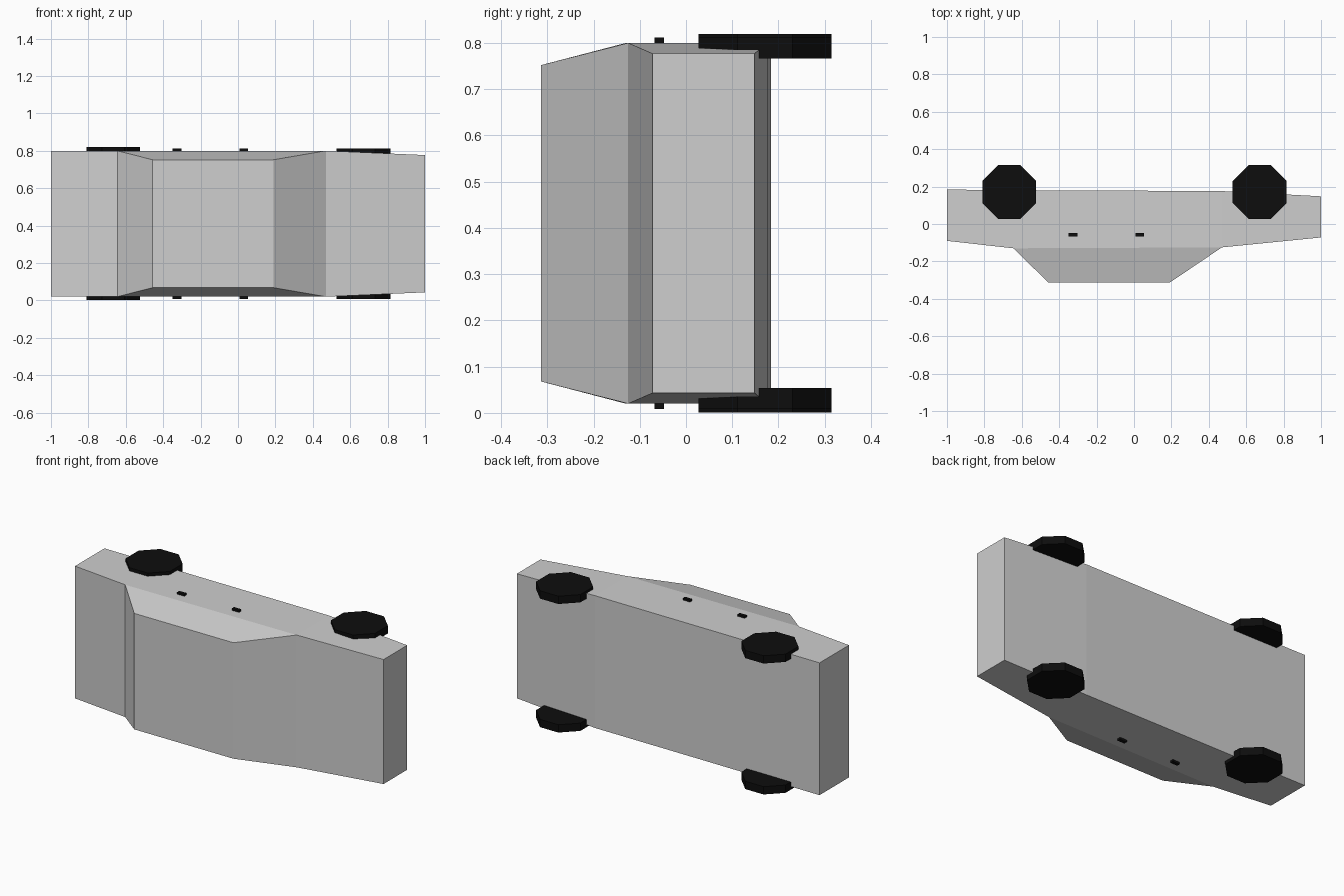
import bpy, bmesh, math
from mathutils import Matrix

if "Cube" in bpy.data.objects:
    bpy.data.objects.remove(bpy.data.objects["Cube"])


def material(name, v):
    m = bpy.data.materials.new(name)
    m.diffuse_color = (v, v, v, 1)
    m.use_nodes = True
    m.node_tree.nodes["Principled BSDF"].inputs["Base Color"].default_value = m.diffuse_color
    return m


GREY = material("grey paint", 0.62)
BLACK = material("black rubber", 0.004)


def finish(name, bm, mat):
    bmesh.ops.recalc_face_normals(bm, faces=bm.faces)
    me = bpy.data.meshes.new(name)
    bm.to_mesh(me)
    bm.free()
    me.materials.append(mat)
    ob = bpy.data.objects.new(name, me)
    bpy.context.collection.objects.link(ob)
    return ob


MID = 0.41  # middle of the car's width, which runs along z

# Car body, lying on its side: rings of (x, belt y, floor y, half width)
bm = bmesh.new()
rings = []
for x, belt, floor, w in [(-1, -0.09, 0.184, 0.39), (-0.645, -0.13, 0.181, 0.39),
                          (0.47, -0.125, 0.176, 0.39), (1, -0.072, 0.148, 0.367)]:
    rings.append([bm.verts.new((x, y, MID + s * w))
                  for y, s in ((belt, -1), (belt, 1), (floor, 1), (floor, -1))])
for n, (a, b) in enumerate(zip(rings, rings[1:])):
    for i in range(4):
        if n == 1 and i == 0:
            continue  # opening under the cabin
        j = (i + 1) % 4
        bm.faces.new((a[i], a[j], b[j], b[i]))
bm.faces.new(rings[0])
bm.faces.new(rings[-1])

# Cabin rising from the belt line to the roof
base = [rings[1][0], rings[1][1], rings[2][1], rings[2][0]]
roof = [bm.verts.new((x, -0.314, MID + s * 0.342))
        for x, s in ((-0.457, -1), (-0.457, 1), (0.19, 1), (0.19, -1))]
for i in range(4):
    j = (i + 1) % 4
    bm.faces.new((base[i], base[j], roof[j], roof[i]))
bm.faces.new(roof)
finish("car_body", bm, GREY)

# Wheels and door handles on both sides
for side, s in (("lower", -1), ("upper", 1)):
    for end, x, out in (("rear", -0.667, 0.409), ("front", 0.672, 0.402)):
        bm = bmesh.new()
        bmesh.ops.create_cone(bm, cap_ends=True, segments=8, radius1=0.156,
                              radius2=0.156, depth=0.046)
        turn = Matrix.Rotation(math.radians(22.5), 4, "Z")
        bm.transform(Matrix.Translation((x, 0.171, MID + s * (out - 0.023))) @ turn)
        finish(f"{side}_{end}_wheel", bm, BLACK)
    for end, x in (("rear", -0.326), ("front", 0.031)):
        bm = bmesh.new()
        bmesh.ops.create_cube(bm, size=1)
        bm.transform(Matrix.Translation((x, -0.058, MID + s * 0.392)) @
                     Matrix.Diagonal((0.046, 0.02, 0.02, 1)))
        finish(f"{side}_{end}_handle", bm, BLACK)
